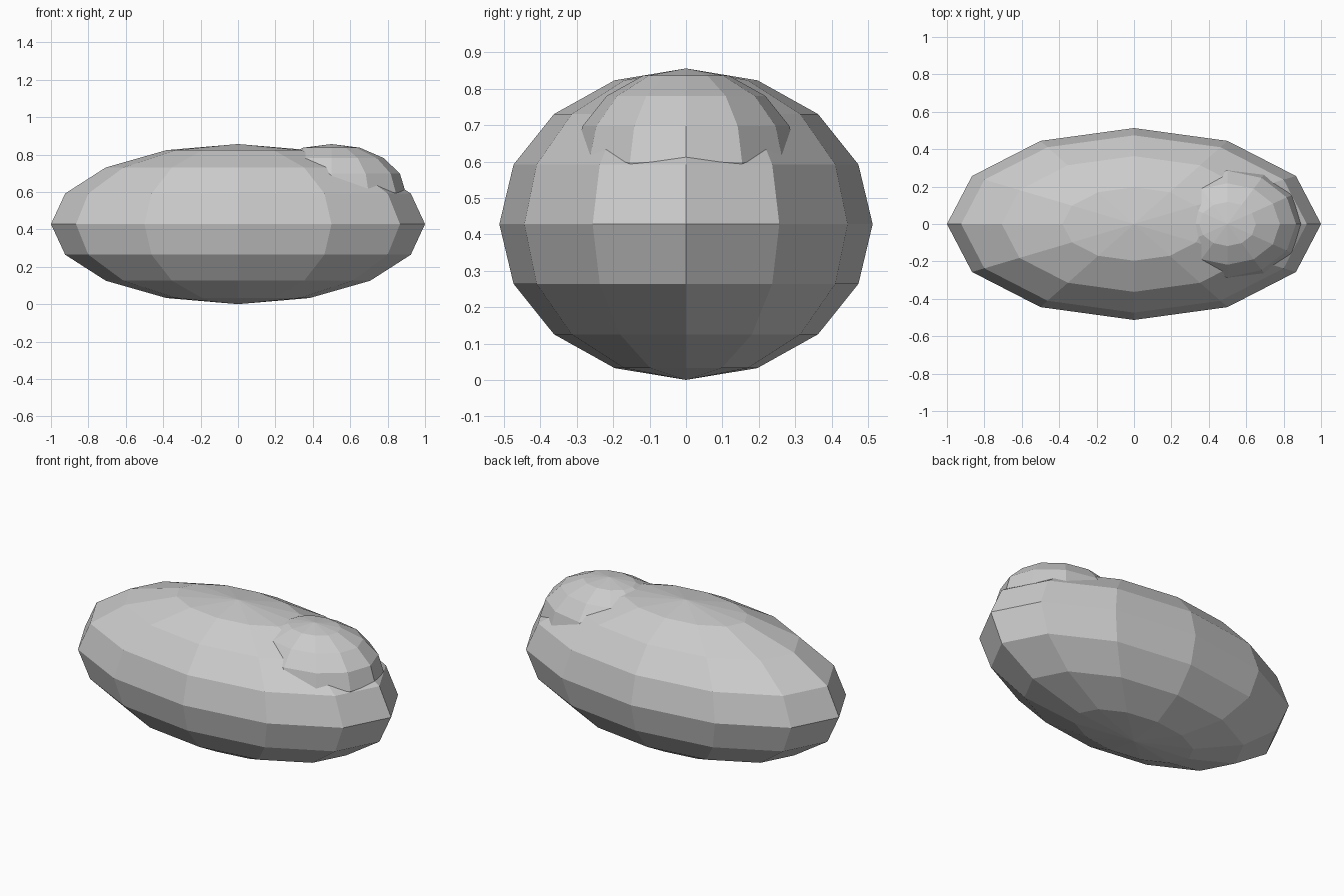
import bpy

if "Cube" in bpy.data.objects:
    bpy.data.objects.remove(bpy.data.objects["Cube"])

# One plain grey for the whole model
grey = bpy.data.materials.new("light_grey")
grey.diffuse_color = (0.6, 0.6, 0.6, 1)
grey.use_nodes = True
grey.node_tree.nodes["Principled BSDF"].inputs["Base Color"].default_value = grey.diffuse_color


def ellipsoid(name, centre, radii):
    """Flat-shaded low-poly ball stretched to the given radii."""
    bpy.ops.mesh.primitive_uv_sphere_add(segments=12, ring_count=8, radius=1, location=centre)
    ob = bpy.context.object
    ob.name = name
    ob.scale = radii
    bpy.ops.object.transform_apply(location=False, rotation=False, scale=True)
    bpy.ops.object.shade_flat()
    ob.data.materials.append(grey)
    return ob


# Long rounded body
ellipsoid("body", (0, 0, 0.428), (1.0, 0.513, 0.428))

# Raised bump sunk into the upper right end
ellipsoid("upper_bump", (0.5, 0, 0.599), (0.396, 0.308, 0.257))
